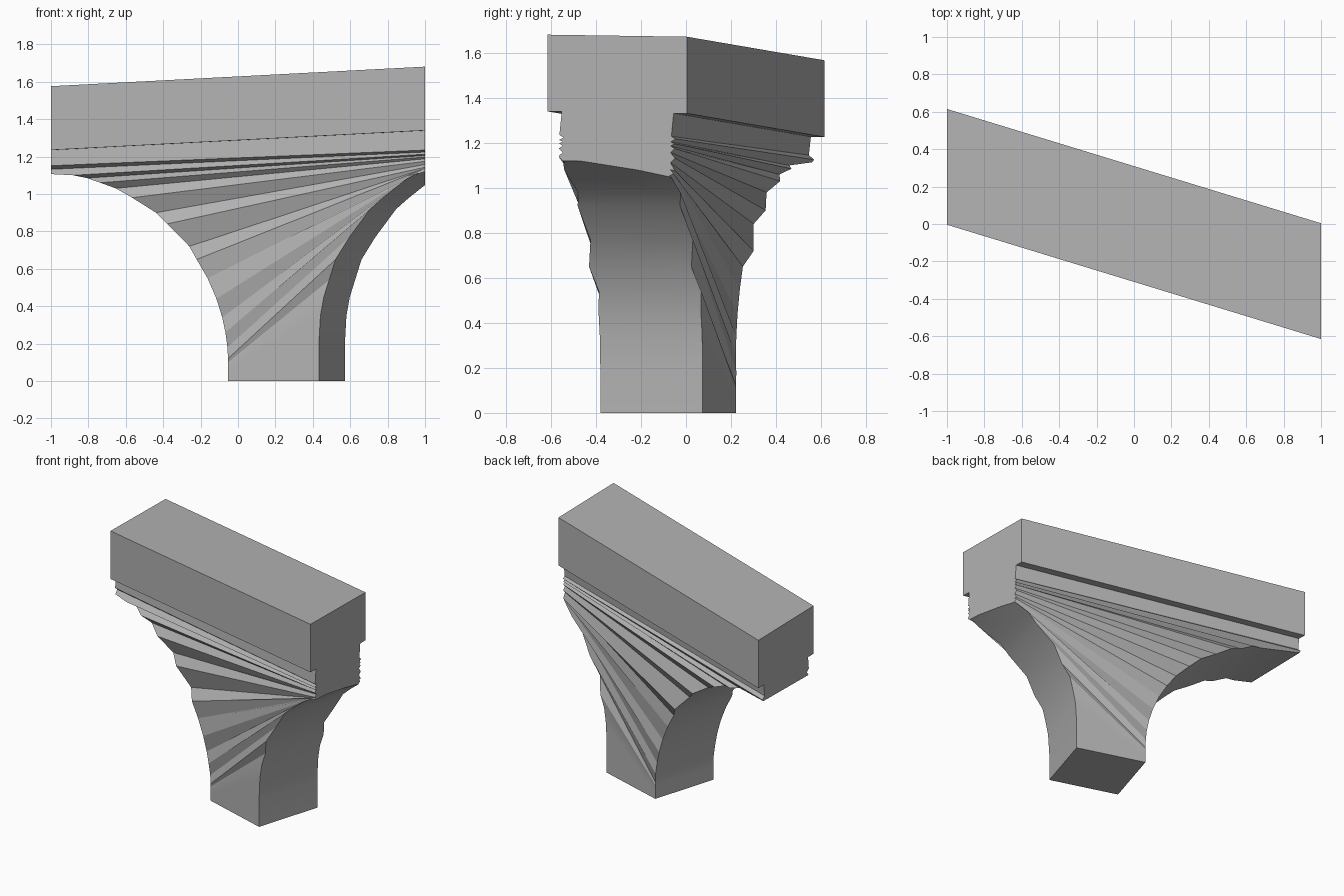
import bpy
import bmesh
from math import sqrt
from mathutils import Vector

cube = bpy.data.objects.get("Cube")
if cube:
    bpy.data.objects.remove(cube, do_unlink=True)

# One stone colour for everything
stone = bpy.data.materials.new("grey_stone")
stone.use_nodes = True
STONE_COLOUR = (0.45, 0.45, 0.45, 1)
stone.diffuse_color = STONE_COLOUR
stone.node_tree.nodes["Principled BSDF"].inputs["Base Color"].default_value = STONE_COLOUR

# The span runs diagonally: "along" follows it, "across" is its thickness
ALONG = Vector((0.956, -0.292, 0))
ACROSS = Vector((0.292, 0.956, 0))
PIER_HALF = 0.238
BEAM_HALF = 0.296
OVERRUN = 1.25
ARCH_WIDTH, ARCH_HEIGHT = 1.072, 1.02


def place(along, across, height):
    return ALONG * along + ACROSS * across + Vector((0, 0, height))


def arch_reach(height, spring):
    """Horizontal half-width of an elliptical arch at a given height."""
    rise = max(0, (height - spring) / ARCH_HEIGHT)
    return ARCH_WIDTH * sqrt(max(0, 1 - rise * rise))


def left_edge(height):
    return -OVERRUN if height > 1.115 else arch_reach(height, 0.1) - 1.055


def right_edge(height):
    return OVERRUN if height > 1.155 else 1.597 - arch_reach(height, 0.22)


def stack_rings(name, rings):
    """Skin four-cornered rings from bottom to top, then trim both ends square."""
    bm = bmesh.new()
    loops = [[bm.verts.new(point) for point in ring] for ring in rings]
    bm.faces.new(loops[0][::-1])
    bm.faces.new(loops[-1])
    for low, high in zip(loops, loops[1:]):
        for i in range(4):
            j = (i + 1) % 4
            bm.faces.new((low[i], low[j], high[j], high[i]))
    for side in (-1, 1):
        cut = bmesh.ops.bisect_plane(
            bm, geom=bm.verts[:] + bm.edges[:] + bm.faces[:],
            plane_co=(side, 0, 0), plane_no=(side, 0, 0), clear_outer=True)
        rim = [e for e in cut["geom_cut"] if isinstance(e, bmesh.types.BMEdge)]
        bmesh.ops.contextual_create(bm, geom=rim)
    bmesh.ops.recalc_face_normals(bm, faces=bm.faces[:])
    mesh = bpy.data.meshes.new(name)
    bm.to_mesh(mesh)
    bm.free()
    mesh.materials.append(stone)
    obj = bpy.data.objects.new(name, mesh)
    bpy.context.collection.objects.link(obj)
    return obj


# Sloping top beam
def beam_ring(height):
    ends = [(-1, -1), (1, -1), (1, 1), (-1, 1)]
    return [place(a * OVERRUN, b * BEAM_HALF, height + 0.05 * a * OVERRUN)
            for a, b in ends]


stack_rings("top_beam", [beam_ring(1.283), beam_ring(1.624)])

# Fan pleats: left height, left shift, right height, right shift
PLEATS = [
    (0, 0, 0, 0),
    (.03, 0, .2, 0),
    (.05, 0, .35, 0),
    (.07, 0, .45, 0),
    (.1, 0, .54, .01),
    (.12, 0, .65, -.022),
    (.18, 0, .77, .006),
    (.26, -.005, .92, -.016),
    (.34, -.008, .98, .006),
    (.44, -.012, 1.08, -.016),
    (.55, -.016, 1.13, .004),
    (.65, -.02, 1.15, -.01),
    (.72, .014, 1.16, .006),
    (.84, -.02, 1.17, -.01),
    (.9, .013, 1.18, .006),
    (.98, -.02, 1.19, -.01),
    (1.03, .012, 1.2, .006),
    (1.06, -.015, 1.207, -.01),
    (1.085, .015, 1.214, .006),
    (1.1, -.015, 1.22, -.01),
    (1.12, .015, 1.23, .01),
    (1.14, -.008, 1.24, -.008),
    (1.25, .004, 1.37, .004),
]


def pleat_ring(left, left_shift, right, right_shift):
    a, b = left_edge(left), right_edge(right)
    return [place(a, left_shift - PIER_HALF, left),
            place(b, right_shift - PIER_HALF, right),
            place(b, right_shift + PIER_HALF, right),
            place(a, left_shift + PIER_HALF, left)]


# Pier flaring into two half arches under the beam
pier = stack_rings("pleated_pier", [pleat_ring(*row) for row in PLEATS])
bpy.context.view_layer.objects.active = pier
pier.select_set(True)
bpy.ops.object.shade_smooth_by_angle(angle=0.2)
